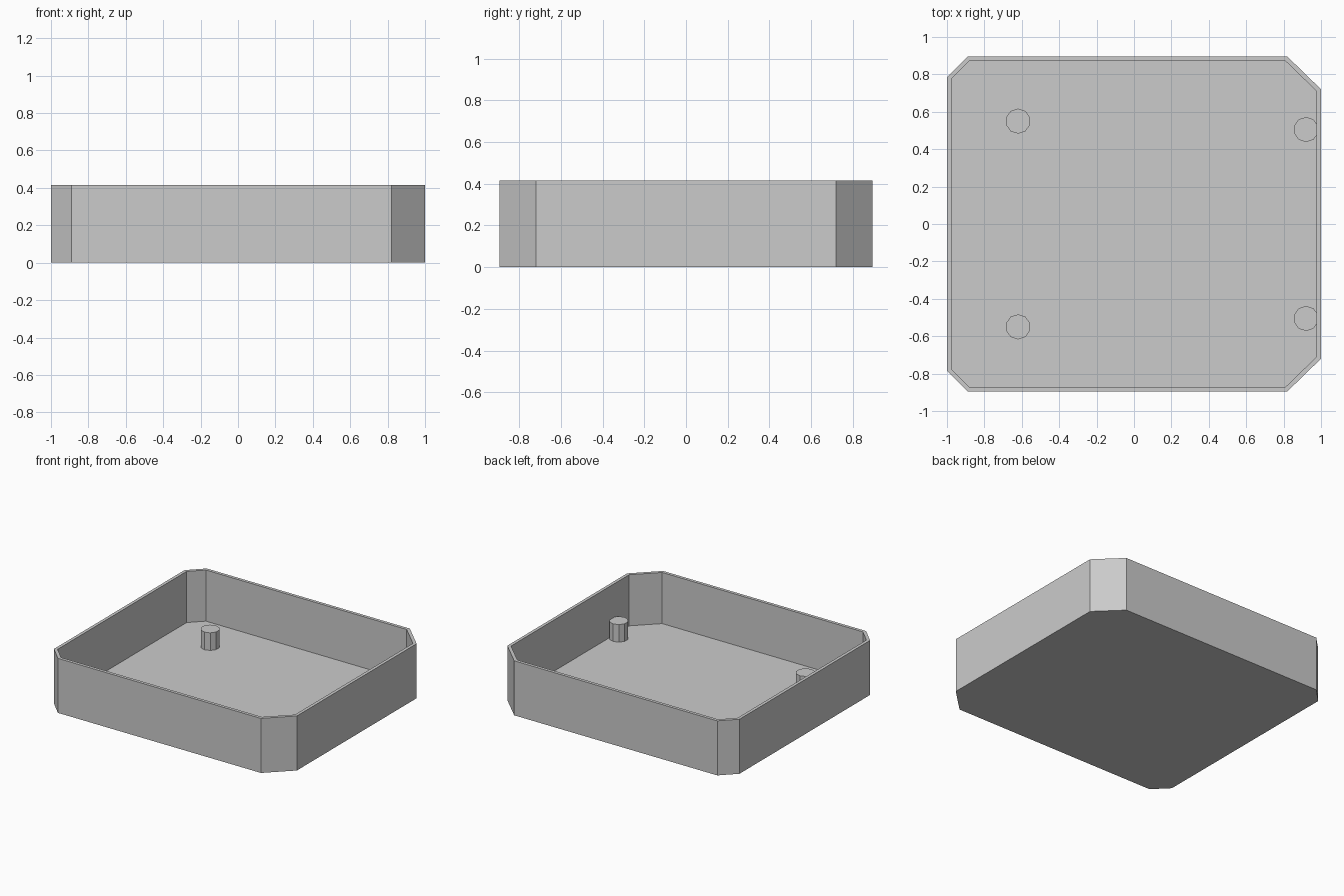
import bpy, bmesh
from mathutils import Vector

cube = bpy.data.objects.get("Cube")
if cube:
    bpy.data.objects.remove(cube, do_unlink=True)

HEIGHT, WALL, FLOOR = 0.415, 0.024, 0.026
PEG_RADIUS, PEG_TOP = 0.067, 0.16

grey = bpy.data.materials.new("plain_grey")
grey.use_nodes = True
colour = (0.6, 0.6, 0.6, 1)
grey.diffuse_color = colour
grey.node_tree.nodes["Principled BSDF"].inputs["Base Color"].default_value = colour


def add_object(name, bm):
    bmesh.ops.recalc_face_normals(bm, faces=bm.faces)
    mesh = bpy.data.meshes.new(name)
    bm.to_mesh(mesh)
    bm.free()
    mesh.materials.append(grey)
    obj = bpy.data.objects.new(name, mesh)
    bpy.context.collection.objects.link(obj)
    return obj


# Open tray: chamfered outline, raised, then inset and sunk to leave thin walls
half = [(0.82, 0.895), (1, 0.72)]
half_left = [(-1, 0.785), (-0.89, 0.895)]
outline = half + [(x, -y) for x, y in reversed(half)]
outline += [(x, -y) for x, y in reversed(half_left)] + half_left

bm = bmesh.new()
base = bm.faces.new([bm.verts.new((x, y, 0)) for x, y in outline])
raised = bmesh.ops.extrude_face_region(bm, geom=[base], use_keep_orig=True)
bmesh.ops.translate(bm, vec=(0, 0, HEIGHT),
                    verts=[v for v in raised["geom"] if isinstance(v, bmesh.types.BMVert)])
bmesh.ops.recalc_face_normals(bm, faces=bm.faces)
top = max(bm.faces, key=lambda f: f.calc_center_median().z)
bmesh.ops.inset_region(bm, faces=[top], thickness=WALL, use_even_offset=True)
sunk = bmesh.ops.extrude_discrete_faces(bm, faces=[top])["faces"][0]
bmesh.ops.translate(bm, vec=Vector((0, 0, FLOOR - HEIGHT)), verts=sunk.verts)
add_object("tray", bm)

# Four mounting pegs rising from the floor
for side, x, y in (("right", -0.62, 0.55), ("left", 0.92, 0.505)):
    for end, sign in (("back", 1), ("front", -1)):
        bm = bmesh.new()
        bottom = FLOOR / 2
        bmesh.ops.create_cone(bm, cap_ends=True, segments=10, radius1=PEG_RADIUS,
                              radius2=PEG_RADIUS, depth=PEG_TOP - bottom)
        peg = add_object(f"{end}_{side}_peg", bm)
        peg.location = (x, sign * y, (PEG_TOP + bottom) / 2)
